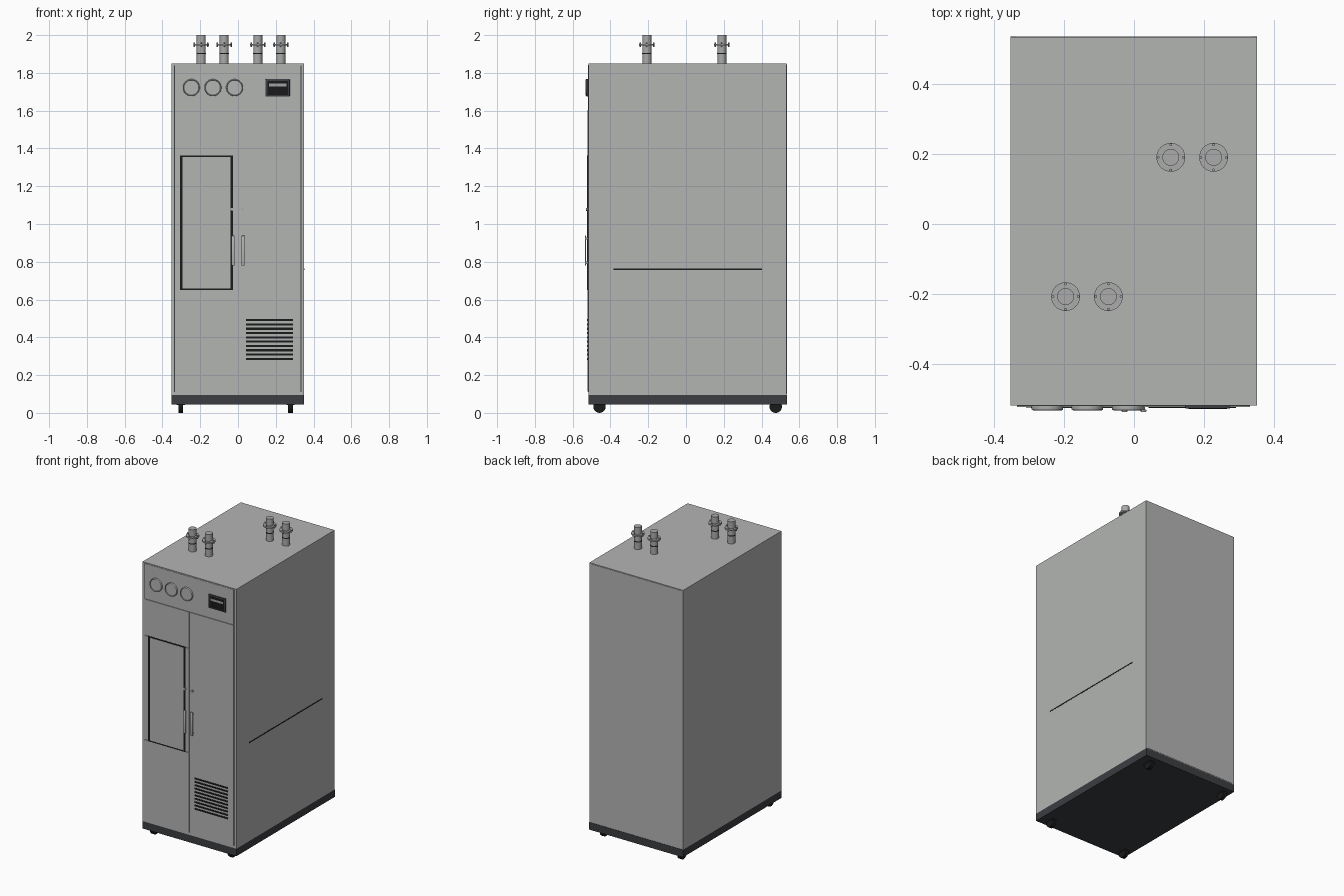
import bpy, bmesh
from math import pi, cos, sin
from mathutils import Matrix

if "Cube" in bpy.data.objects:
    bpy.data.objects.remove(bpy.data.objects["Cube"])


def material(name, r, g, b):
    m = bpy.data.materials.new(name)
    m.use_nodes = True
    m.diffuse_color = (r, g, b, 1)
    m.node_tree.nodes["Principled BSDF"].inputs["Base Color"].default_value = (r, g, b, 1)
    return m


GREY = material("cabinet grey", 0.45, 0.46, 0.45)
METAL = material("pipe metal", 0.40, 0.41, 0.40)
DARK = material("charcoal", 0.045, 0.047, 0.053)
BLACK = material("black rubber", 0.01, 0.01, 0.011)
PALE = material("display text grey", 0.35, 0.36, 0.37)


def finish(name, bm, mat, smooth=False):
    me = bpy.data.meshes.new(name)
    bm.to_mesh(me)
    bm.free()
    ob = bpy.data.objects.new(name, me)
    bpy.context.collection.objects.link(ob)
    me.materials.append(mat)
    if smooth:
        bpy.ops.object.select_all(action='DESELECT')
        ob.select_set(True)
        bpy.context.view_layer.objects.active = ob
        bpy.ops.object.shade_smooth_by_angle()
    return ob


def box(name, x, y, z, mat, bevel=0):
    """Box from (low, high) pairs on each axis."""
    bm = bmesh.new()
    bmesh.ops.create_cube(bm, size=1)
    for v in bm.verts:
        for i, (lo, hi) in enumerate((x, y, z)):
            v.co[i] = (lo + hi) / 2 + v.co[i] * (hi - lo)
    if bevel:
        bmesh.ops.bevel(bm, geom=bm.edges[:], offset=bevel, segments=2,
                        affect='EDGES', profile=0.5)
    return finish(name, bm, mat, bool(bevel))


def lathe(name, profile, centre, axis, mat, sides=32):
    """Spin a (radius, height) profile around an axis through centre."""
    bm = bmesh.new()
    verts = [bm.verts.new((r, 0, h)) for r, h in profile]
    edges = [bm.edges.new(p) for p in zip(verts, verts[1:])]
    bmesh.ops.spin(bm, geom=verts + edges, cent=(0, 0, 0), axis=(0, 0, 1),
                   angle=2 * pi, steps=sides)
    bmesh.ops.remove_doubles(bm, verts=bm.verts[:], dist=1e-5)
    bmesh.ops.recalc_face_normals(bm, faces=bm.faces[:])
    turn = {'Z': Matrix(), 'Y': Matrix.Rotation(pi / 2, 4, 'X'),
            'X': Matrix.Rotation(pi / 2, 4, 'Y')}[axis]
    bm.transform(Matrix.Translation(centre) @ turn)
    return finish(name, bm, mat, True)


def disc(r, lo, hi):
    return [(0, lo), (r, lo), (r, hi), (0, hi)]


FRONT, BACK = -0.517, 0.535
SKIN = FRONT - 0.005          # outer face of the doors

# Cabinet shell, plinth and back panel
box("cabinet_body", (-0.352, 0.35), (FRONT, BACK - 0.002), (0.095, 1.85), GREY)
box("back_panel", (-0.337, 0.335), (BACK - 0.003, BACK), (0.1, 1.845), GREY)
box("plinth", (-0.352, 0.35), (FRONT, BACK), (0.045, 0.095), DARK)

# Narrow shadow gaps beside the front panels
for side, x in (("right", -0.336), ("left", 0.333)):
    box(side + "_front_gap", (x - 0.002, x + 0.002), (FRONT - 0.001, FRONT),
        (0.11, 1.84), DARK)

# Header panel and doors
box("header_panel", (-0.333, 0.331), (FRONT - 0.002, FRONT), (1.609, 1.843), GREY)
box("left_door", (0.002, 0.331), (SKIN, FRONT), (0.112, 1.604), GREY)
box("right_door_lower", (-0.333, -0.002), (SKIN, FRONT), (0.112, 0.652), GREY)
box("right_door_middle", (-0.333, -0.002), (SKIN, FRONT), (0.655, 1.358), GREY)
box("right_door_upper", (-0.333, -0.002), (SKIN, FRONT), (1.361, 1.604), GREY)

# Window seal and pane
box("window_seal", (-0.308, -0.027), (SKIN - 0.001, SKIN), (0.65, 1.363), BLACK)
box("window_pane", (-0.293, -0.04), (SKIN - 0.002, SKIN), (0.659, 1.354), GREY)

# Handles with standoffs, and locks
for side, x, lock_x in (("right", -0.027, -0.031), ("left", 0.027, 0.024)):
    box(side + "_handle", (x - 0.008, x + 0.008), (-0.536, -0.529), (0.78, 0.938),
        GREY, 0.002)
    for z in (0.795, 0.923):
        box(side + "_handle_standoff", (x - 0.005, x + 0.005), (-0.531, SKIN),
            (z - 0.006, z + 0.006), GREY)
    lathe(side + "_lock", disc(0.008, 0, 0.007), (lock_x, SKIN, 1.078), 'Y', METAL, 16)

# Vent louvres
for i in range(10):
    z = 0.286 + i * 0.0228
    box("vent_slot", (0.042, 0.291), (SKIN - 0.002, SKIN), (z - 0.0055, z + 0.0055), BLACK)

# Gauges: raised rim around a slightly sunken face
for x in (-0.247, -0.133, -0.018):
    lathe("gauge", [(0, 0.01), (0.039, 0.01), (0.041, 0.014), (0.044, 0.013),
                    (0.045, 0.01), (0.045, 0), (0, 0)],
          (x, FRONT, 1.722), 'Y', GREY, 40)

# Display
box("display_housing", (0.146, 0.274), (FRONT - 0.009, FRONT), (1.675, 1.767), DARK, 0.002)
box("display_screen", (0.155, 0.265), (FRONT - 0.01, FRONT), (1.684, 1.758), BLACK)
box("display_readout", (0.163, 0.257), (FRONT - 0.011, FRONT), (1.729, 1.743), PALE)

# Slot on the left side
box("side_slot", (0.349, 0.351), (-0.383, 0.403), (0.757, 0.765), BLACK)

# Flanged pipe stubs on the roof
for x, y in ((-0.195, -0.207), (-0.073, -0.207), (0.105, 0.19), (0.227, 0.19)):
    lathe("roof_pipe", [(0, 0), (0.024, 0), (0.024, 0.095), (0.041, 0.095), (0.041, 0.104),
                        (0.024, 0.104), (0.024, 0.15), (0, 0.15)],
          (x, y, 1.85), 'Z', METAL)
    lathe("pipe_seal", disc(0.0247, 0.05, 0.056), (x, y, 1.85), 'Z', BLACK)
    for k in range(4):
        a = k * pi / 2
        lathe("flange_bolt", disc(0.004, 0.088, 0.111),
              (x + 0.036 * cos(a), y + 0.036 * sin(a), 1.85), 'Z', METAL, 8)

# Castors
for x in (-0.303, 0.278):
    for y in (-0.458, 0.475):
        lathe("castor_wheel", disc(0.033, -0.012, 0.012), (x, y, 0.033), 'X', BLACK, 24)
        box("castor_plate", (x - 0.022, x + 0.022), (y - 0.03, y + 0.03), (0.041, 0.046), DARK)
